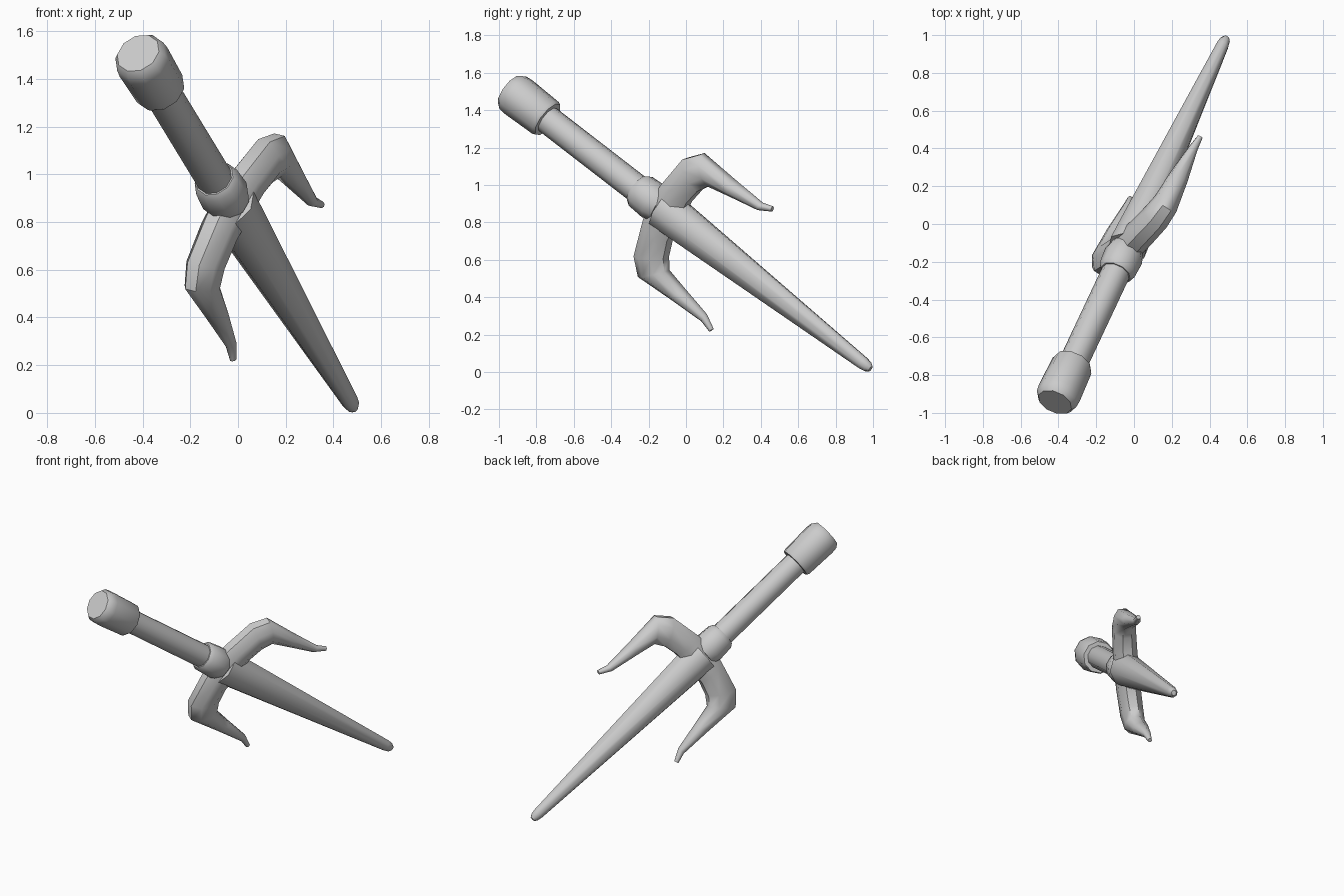
import bpy, bmesh, math
from mathutils import Matrix, Vector

cube = bpy.data.objects.get("Cube")
if cube:
    bpy.data.objects.remove(cube, do_unlink=True)

metal = bpy.data.materials.new("grey metal")
metal.use_nodes = True
GREY = (0.6, 0.6, 0.6, 1)
metal.diffuse_color = GREY
metal.node_tree.nodes["Principled BSDF"].inputs["Base Color"].default_value = GREY

# Local frame: X runs from pommel to blade tip, Y across the guard, Z through its thickness
along = Vector((0.3485, 0.742, -0.573)).normalized()
across = Vector((0.457, 0.403, 0.793))
across = (across - along * across.dot(along)).normalized()
thick = along.cross(across)
frame = Matrix((along, across, thick)).transposed().to_4x4()
frame.translation = (-0.41, -0.925, 1.493)


def loft(name, rings, angle=45):
    """Skin a list of point rings, cap both ends, and tilt into place."""
    bm = bmesh.new()
    loops = [[bm.verts.new(frame @ Vector(p)) for p in ring] for ring in rings]
    n = len(loops[0])
    for a, b in zip(loops, loops[1:]):
        for i in range(n):
            j = (i + 1) % n
            bm.faces.new((a[i], a[j], b[j], b[i]))
    bm.faces.new(loops[0])
    bm.faces.new(loops[-1])
    bmesh.ops.recalc_face_normals(bm, faces=bm.faces)
    mesh = bpy.data.meshes.new(name)
    bm.to_mesh(mesh)
    bm.free()
    mesh.materials.append(metal)
    obj = bpy.data.objects.new(name, mesh)
    bpy.context.collection.objects.link(obj)
    bpy.ops.object.select_all(action='DESELECT')
    obj.select_set(True)
    bpy.context.view_layer.objects.active = obj
    bpy.ops.object.shade_smooth_by_angle(angle=math.radians(angle))
    return obj


def turned(name, profile, sides, flat=1.0, angle=45):
    """Revolve (distance, radius) pairs about the long axis."""
    turn = [math.tau * i / sides for i in range(sides)]
    loft(name, [[(t, r * math.cos(a), r * flat * math.sin(a)) for a in turn]
                for t, r in profile], angle)


# Handle parts
turned("pommel", [(-0.025, 0.095), (0.0, 0.113), (0.04, 0.117), (0.235, 0.111), (0.25, 0.104)], 10)
turned("grip", [(0.2, 0.077), (1.0, 0.077)], 10)
turned("collar", [(0.895, 0.084), (0.92, 0.1), (1.02, 0.106), (1.07, 0.09)], 10)

# Long tapering blade with a blunt tip
turned("blade", [(1.08, 0.118), (1.2, 0.113), (2.52, 0.038), (2.555, 0.032), (2.577, 0.018)],
       8, 0.9, 50)

# Guard: outer edge point, inner edge point and half thickness, from centre to prong tip
half = [((1.01, 0), (1.2, 0), 0.075),
        ((1.02, 0.117), (1.2, 0.128), 0.075),
        ((1.065, 0.325), (1.225, 0.225), 0.072),
        ((1.14, 0.41), (1.265, 0.288), 0.065),
        ((1.37, 0.4), (1.4, 0.317), 0.05),
        ((1.58, 0.397), (1.58, 0.352), 0.024),
        ((1.645, 0.42), (1.655, 0.395), 0.013)]
mirrored = [((o[0], -o[1]), (i[0], -i[1]), h) for o, i, h in half[:0:-1]]
rings = []
for outer, inner, h in mirrored + half:
    o, i = Vector(outer), Vector(inner)
    mid, arm = (o + i) / 2, (o - i) / 2
    ring = []
    for k in range(8):
        a = math.tau * (k + 0.5) / 8
        p = mid + arm * math.cos(a) * 1.08
        ring.append((p.x, p.y, h * math.sin(a) * 1.08))
    rings.append(ring)
loft("guard_prongs", rings, 50)
